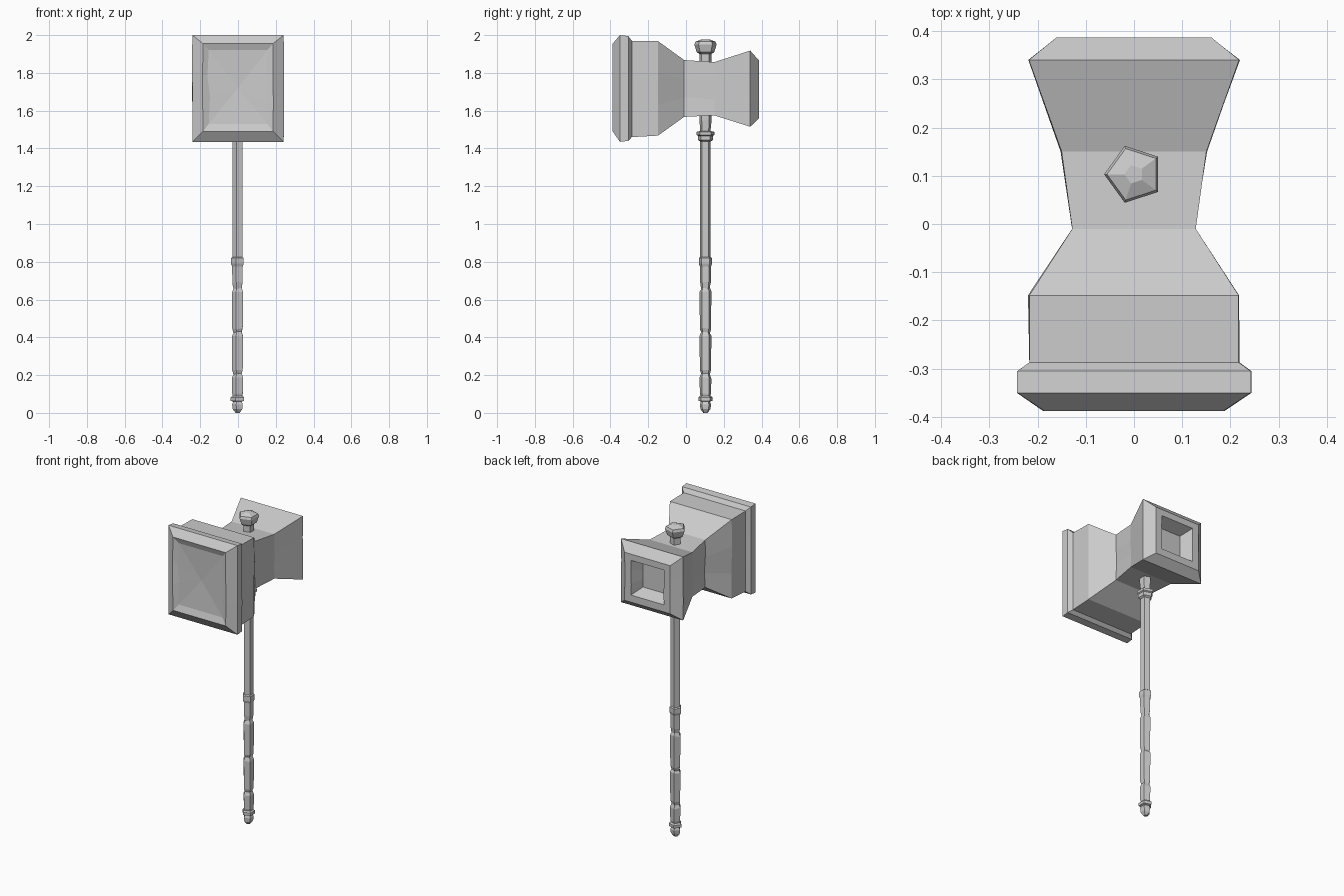
import bpy, bmesh, math, random

random.seed(4)
if "Cube" in bpy.data.objects:
    bpy.data.objects.remove(bpy.data.objects["Cube"])

GREY = (0.6, 0.6, 0.6, 1)
stone = bpy.data.materials.new("plain_grey")
stone.use_nodes = True
stone.diffuse_color = GREY
stone.node_tree.nodes["Principled BSDF"].inputs["Base Color"].default_value = GREY


def finish(name, bm):
    bmesh.ops.recalc_face_normals(bm, faces=bm.faces)
    mesh = bpy.data.meshes.new(name)
    bm.to_mesh(mesh)
    bm.free()
    mesh.materials.append(stone)
    obj = bpy.data.objects.new(name, mesh)
    bpy.context.collection.objects.link(obj)
    return obj


def bridge(bm, a, b):
    n = len(a)
    for i in range(n):
        bm.faces.new((a[i], a[(i + 1) % n], b[(i + 1) % n], b[i]))


def rough(amount):
    return random.uniform(-amount, amount)


# Rectangular ring whose upright sides have two slightly chipped points
def block_ring(bm, y, half, low, high, chip):
    third = (high - low) / 3
    points = [(half, low)]
    points += [(half + rough(chip), low + third * k + rough(chip * 3)) for k in (1, 2)]
    points += [(half, high), (-half, high)]
    points += [(-half + rough(chip), low + third * k + rough(chip * 3)) for k in (2, 1)]
    points += [(-half, low)]
    return [bm.verts.new((x, y, z)) for x, z in points]


# Hammer head: y, half width, bottom, top, chipping
bm = bmesh.new()
sections = [
    (-0.375, 0.155, 1.53, 1.92, 0.008),   # dented striking face
    (-0.388, 0.185, 1.49, 1.955, 0.004),
    (-0.35, 0.242, 1.435, 2.0, 0.002),    # rim
    (-0.305, 0.242, 1.44, 1.995, 0.002),
    (-0.287, 0.217, 1.46, 1.97, 0.002),   # front block
    (-0.148, 0.217, 1.468, 1.968, 0.004),
    (-0.01, 0.128, 1.567, 1.868, 0.006),  # waist
    (0.15, 0.15, 1.575, 1.857, 0.006),
    (0.34, 0.218, 1.515, 1.918, 0.002),   # rear flare
    (0.387, 0.16, 1.56, 1.865, 0.002),
    (0.387, 0.115, 1.605, 1.825, 0.002),  # rear socket
    (0.31, 0.085, 1.635, 1.795, 0),
]
rings = [block_ring(bm, *s) for s in sections]
for a, b in zip(rings, rings[1:]):
    bridge(bm, a, b)
bm.faces.new(rings[-1])
centre = bm.verts.new((0, -0.365, 1.72))
for i, v in enumerate(rings[0]):
    bm.faces.new((v, rings[0][(i + 1) % len(rings[0])], centre))
finish("hammer_head", bm)


# Five-sided turned part around the handle axis: (radius, z) pairs
def turned(name, profile, wobble=0):
    bm = bmesh.new()
    rings = []
    for r, z in profile:
        ring = []
        for k in range(5):
            a = math.pi + math.tau * k / 5
            ring.append(bm.verts.new((r * math.cos(a), 0.103 + r * math.sin(a),
                                      z + rough(wobble))))
        rings.append(ring)
    for a, b in zip(rings, rings[1:]):
        bridge(bm, a, b)
    bm.faces.new(rings[0])
    bm.faces.new(rings[-1])
    return finish(name, bm)


turned("pommel", [(0.012, 0), (0.028, 0.02), (0.031, 0.045), (0.025, 0.06),
                  (0.039, 0.064), (0.039, 0.082), (0.03, 0.09)])

# Wrapped grip segments, pinched where they meet
grip = [(0.026, 0.085)]
for low, high in ((0.1, 0.185), (0.225, 0.405), (0.445, 0.64)):
    grip += [(0.031, low), (0.033, high), (0.024, high + 0.02)]
grip += [(0.03, 0.69), (0.031, 0.785)]
turned("grip", grip, 0.005)

turned("grip_collar", [(0.031, 0.775), (0.037, 0.79), (0.037, 0.82), (0.029, 0.825)])
turned("shaft", [(0.029, 0.8), (0.029, 1.5), (0.034, 1.55), (0.034, 1.92)])
turned("upper_collar", [(0.029, 1.437), (0.042, 1.445), (0.042, 1.467),
                        (0.05, 1.472), (0.05, 1.488), (0.03, 1.492)])
turned("top_cap", [(0.034, 1.9), (0.049, 1.91), (0.062, 1.95),
                   (0.056, 1.965), (0.02, 1.978)])
